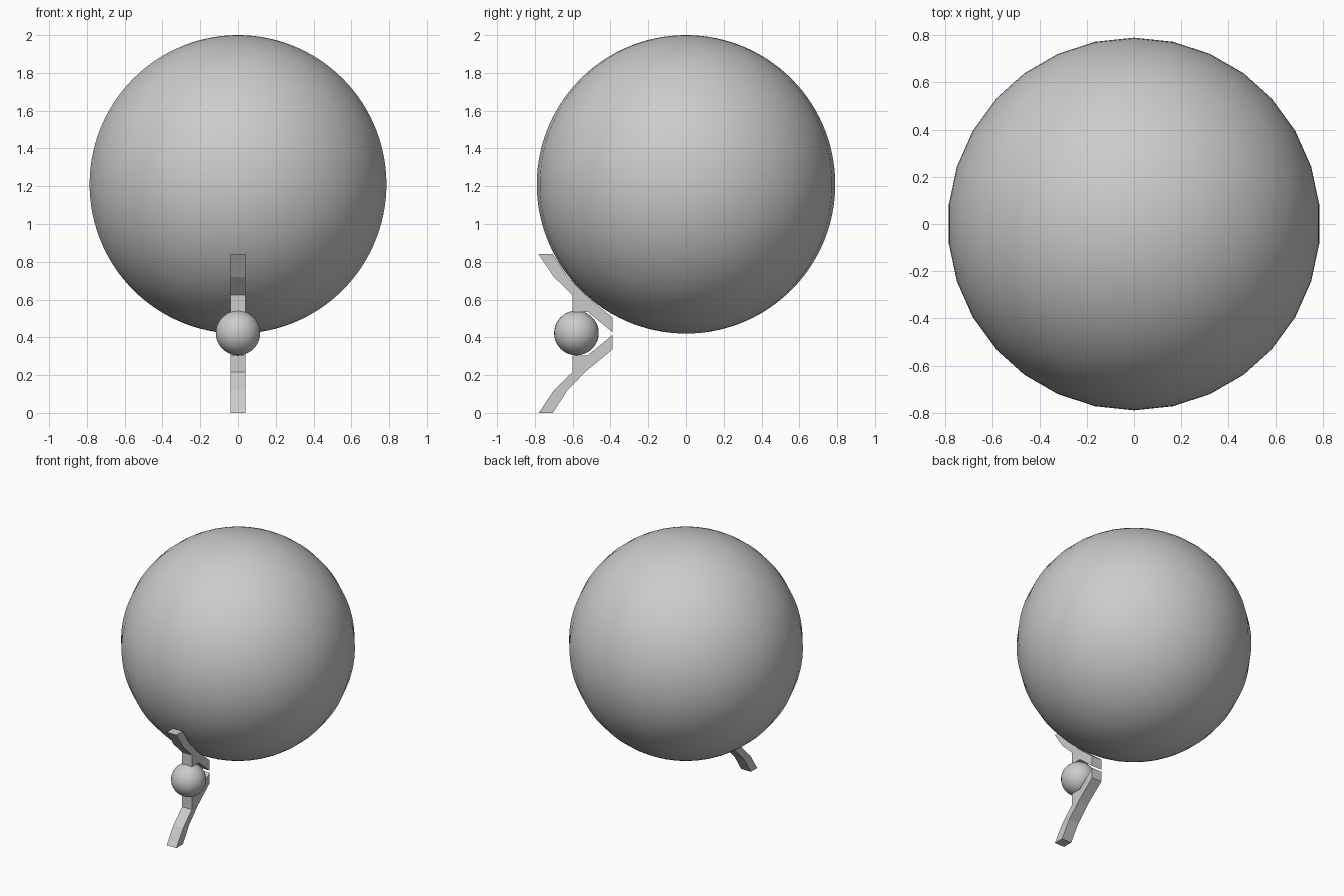
import bpy, bmesh, math

if "Cube" in bpy.data.objects:
    bpy.data.objects.remove(bpy.data.objects["Cube"], do_unlink=True)

# One plain grey for everything
grey = bpy.data.materials.new("light_grey")
grey.use_nodes = True
COLOUR = (0.6, 0.6, 0.6, 1.0)
grey.diffuse_color = COLOUR
grey.node_tree.nodes["Principled BSDF"].inputs["Base Color"].default_value = COLOUR

MID_Z = 0.42         # height of the ball and of the mirror plane between the arms
HALF_WIDTH = 0.04    # half the thickness of the arms


def add_object(name, bm):
    mesh = bpy.data.meshes.new(name)
    bm.to_mesh(mesh)
    bm.free()
    mesh.materials.append(grey)
    obj = bpy.data.objects.new(name, mesh)
    bpy.context.collection.objects.link(obj)
    return obj


def add_sphere(name, centre, radius, segments, rings):
    bm = bmesh.new()
    bmesh.ops.create_uvsphere(bm, u_segments=segments, v_segments=rings, radius=radius)
    # Keep a vertex on the +x axis
    for face in bm.faces:
        face.smooth = True
    obj = add_object(name, bm)
    obj.location = centre
    return obj


def add_arm(name, profile, flip):
    """Extrude a (y, z) profile along x, optionally mirrored about MID_Z."""
    bm = bmesh.new()
    pts = [(y, 2 * MID_Z - z if flip else z) for y, z in profile]
    face = bm.faces.new([bm.verts.new((-HALF_WIDTH, y, z)) for y, z in pts])
    new = bmesh.ops.extrude_face_region(bm, geom=[face])["geom"]
    verts = [v for v in new if isinstance(v, bmesh.types.BMVert)]
    bmesh.ops.translate(bm, verts=verts, vec=(2 * HALF_WIDTH, 0, 0))
    bmesh.ops.recalc_face_normals(bm, faces=bm.faces)
    return add_object(name, bm)


# Large globe and the small ball held in the bracket
add_sphere("large_globe", (0, 0, 1.21), 0.79, 30, 60)
add_sphere("small_ball", (0, -0.58, 0.423), 0.118, 30, 60)

# Bent arm: foot, bend, flat seat for the ball, jaw tip
arm_profile = [
    (-0.78, 0.0), (-0.705, 0.0), (-0.63, 0.116), (-0.53, 0.22),
    (-0.39, 0.335), (-0.39, 0.412), (-0.52, 0.305), (-0.60, 0.305),
    (-0.60, 0.217), (-0.70, 0.12),
]
add_arm("lower_arm", arm_profile, False)
add_arm("upper_arm", arm_profile, True)
